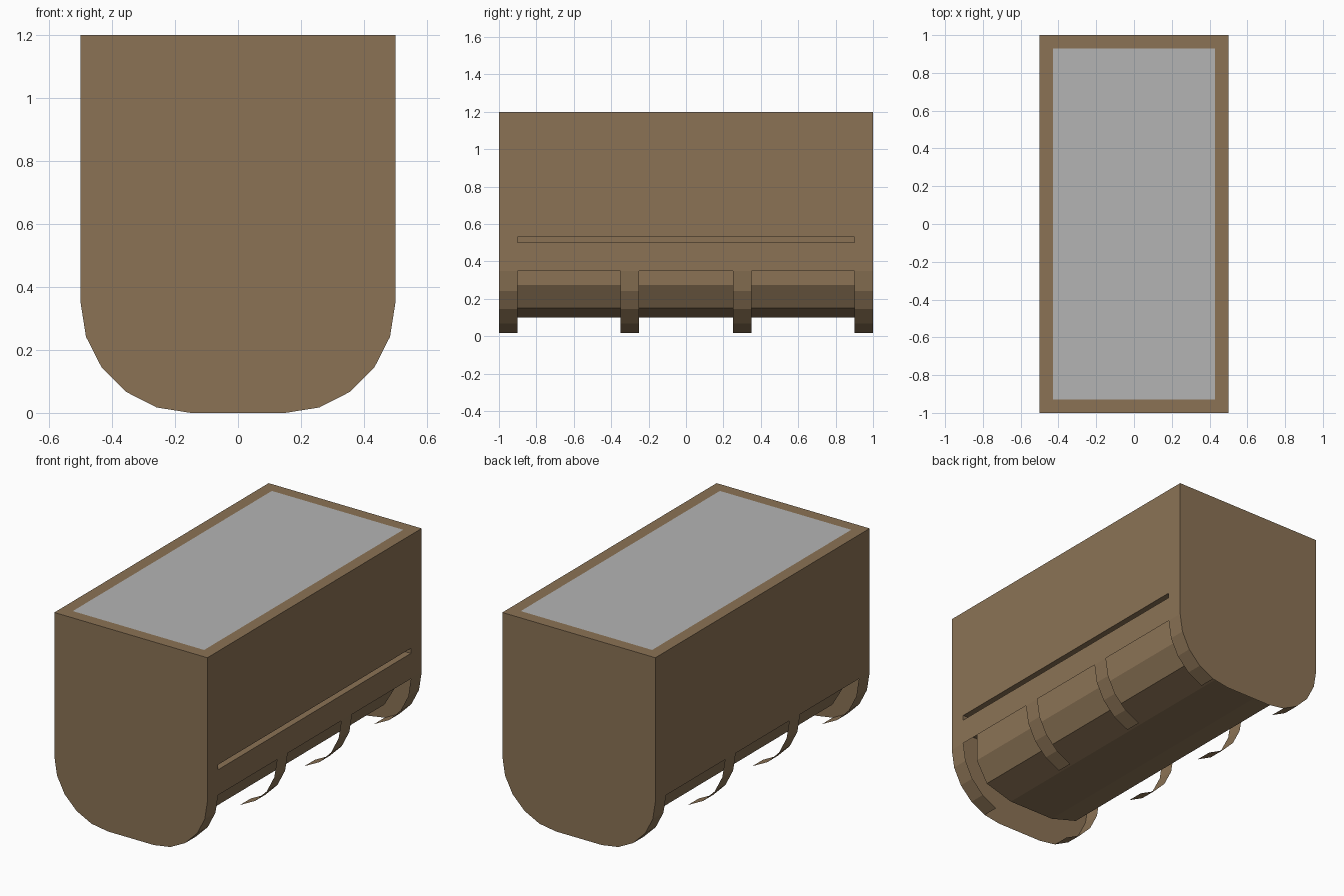
import bpy, bmesh, math

if "Cube" in bpy.data.objects:
    bpy.data.objects.remove(bpy.data.objects["Cube"])

def material(name, rgb):
    m = bpy.data.materials.new(name)
    m.diffuse_color = (*rgb, 1)
    m.use_nodes = True
    m.node_tree.nodes["Principled BSDF"].inputs["Base Color"].default_value = m.diffuse_color
    return m

BROWN = material("brown wood", (0.258, 0.171, 0.091))
GREY = material("grey surface", (0.456, 0.456, 0.456))

def finish(name, bm, mats=(BROWN,)):
    me = bpy.data.meshes.new(name)
    bm.to_mesh(me)
    bm.free()
    for m in mats:
        me.materials.append(m)
    ob = bpy.data.objects.new(name, me)
    bpy.context.collection.objects.link(ob)
    return ob

def add_box(bm, x0, x1, y0, y1, z0, z1):
    vs = bmesh.ops.create_cube(bm, size=1)["verts"]
    for v in vs:
        v.co = (x1 if v.co.x > 0 else x0, y1 if v.co.y > 0 else y0, z1 if v.co.z > 0 else z0)

def add_sheet(bm, pts, y0, y1):
    """Sweep an open (x, z) profile along y."""
    a = [bm.verts.new((x, y0, z)) for x, z in pts]
    b = [bm.verts.new((x, y1, z)) for x, z in pts]
    for i in range(len(pts) - 1):
        bm.faces.new((a[i], a[i + 1], b[i + 1], b[i]))
    return a, b

def arc(cx, cz, rx, rz, n):
    return [(cx + rx * math.cos(t), cz - rz * math.sin(t))
            for t in (math.pi / 2 * i / n for i in range(n + 1))]

def mirrored(pts):
    return [(-x, z) for x, z in reversed(pts)]

# Upper box with the grey panel inset in its rim
bm = bmesh.new()
add_box(bm, -0.5, 0.5, -1, 1, 0.53, 1.2)
bm.faces.ensure_lookup_table()
top = max(bm.faces, key=lambda f: f.calc_center_median().z)
bmesh.ops.inset_individual(bm, faces=[top], thickness=0.1)
top.material_index = 1
finish("upper_box", bm, (BROWN, GREY))

# Band holding the long slot on the right side
bm = bmesh.new()
add_box(bm, -0.5, 0.4, -1, 1, 0.5, 0.53)
for s in (-1, 1):
    add_box(bm, 0.4, 0.5, min(s, s * 0.9), max(s, s * 0.9), 0.5, 0.53)
add_box(bm, -0.5, 0.5, -1, 1, 0.49, 0.5)
finish("slot_band", bm)

# Thin side skirts below the band
for s, name in ((1, "right_skirt"), (-1, "left_skirt")):
    bm = bmesh.new()
    add_sheet(bm, [(s * 0.5, 0.49), (s * 0.5, 0.35)], -1, 1)
    finish(name, bm)

# Thin end plates with rounded bottom
outer = arc(0.15, 0.35, 0.35, 0.35, 5)
for y, name in ((-1, "front_plate"), (1, "back_plate")):
    bm = bmesh.new()
    pts = [(0.5, 0.49)] + outer
    bm.faces.new([bm.verts.new((x, y, z)) for x, z in pts + mirrored(pts)])
    finish(name, bm)

# Curved strips under the skirts, both sides
bm = bmesh.new()
for y0 in (-1, -0.35, 0.25, 0.9):
    for pts in (outer[:-1], mirrored(outer)[1:]):
        add_sheet(bm, pts, y0, y0 + 0.1)
finish("curved_strips", bm)

# Inner basin
bm = bmesh.new()
half = [(0.4, 0.49)] + arc(0.15, 0.275, 0.25, 0.175, 2)
a, b = add_sheet(bm, half + mirrored(half), -0.9, 0.9)
bm.faces.new(a)
bm.faces.new(b)
bmesh.ops.recalc_face_normals(bm, faces=bm.faces)
finish("inner_basin", bm)
